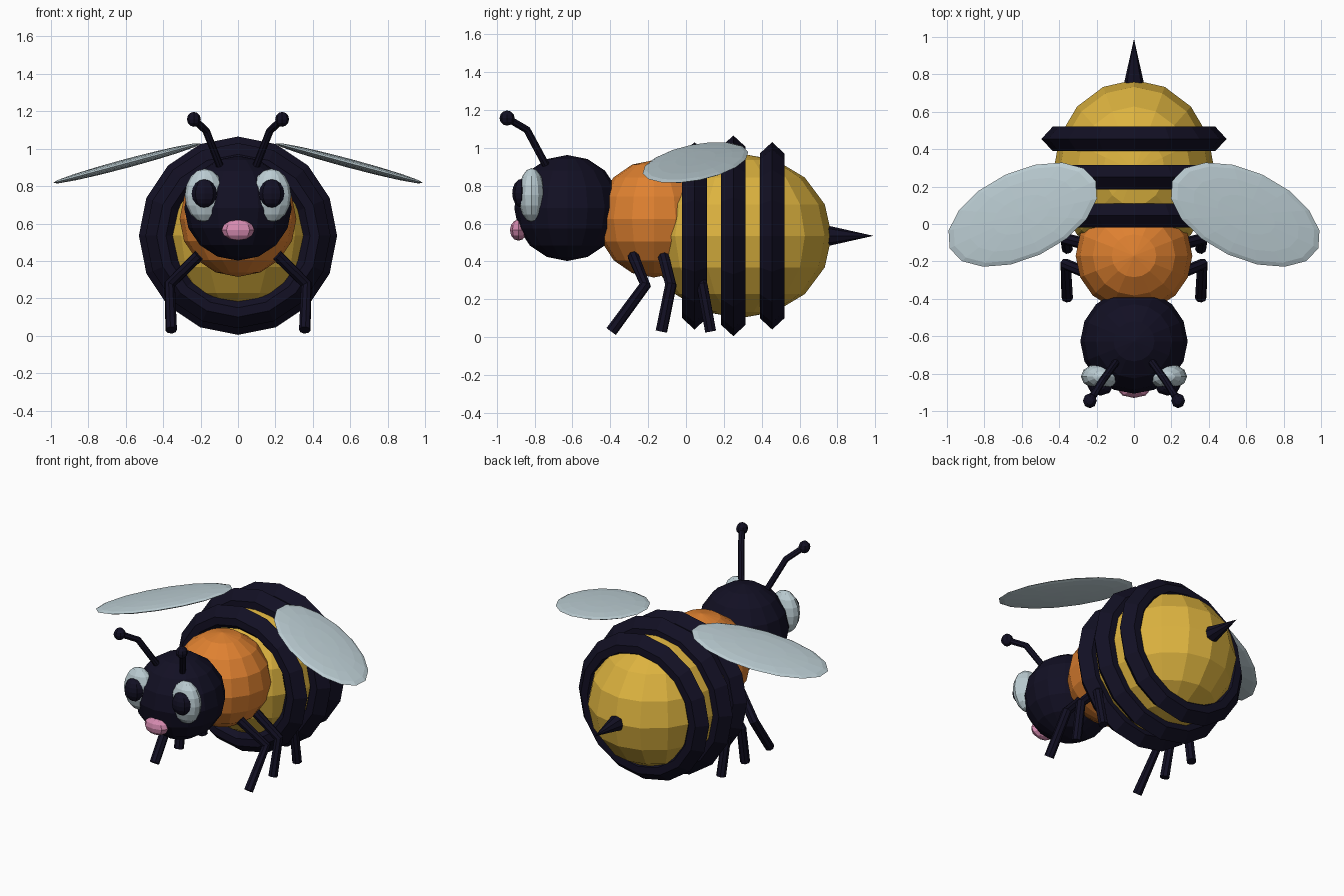
import bpy, bmesh
from math import radians, pi, sin, cos
from mathutils import Matrix, Euler

cube = bpy.data.objects.get("Cube")
if cube:
    bpy.data.objects.remove(cube, do_unlink=True)


def material(name, rgb):
    mat = bpy.data.materials.new(name)
    mat.use_nodes = True
    mat.diffuse_color = (*rgb, 1)
    bsdf = mat.node_tree.nodes["Principled BSDF"]
    bsdf.inputs["Base Color"].default_value = (*rgb, 1)
    bsdf.inputs["Roughness"].default_value = 0.8
    return mat


NAVY = material("dark navy", (0.006, 0.005, 0.017))
YELLOW = material("honey yellow", (0.72, 0.45, 0.05))
ORANGE = material("orange", (0.74, 0.22, 0.03))
PALE = material("pale blue grey", (0.50, 0.61, 0.65))
PINK = material("pink", (0.68, 0.26, 0.44))


def add_object(name, data, mat):
    obj = bpy.data.objects.new(name, data)
    data.materials.append(mat)
    bpy.context.collection.objects.link(obj)
    return obj


def mesh_object(name, bm, mat):
    bmesh.ops.recalc_face_normals(bm, faces=bm.faces)
    mesh = bpy.data.meshes.new(name)
    bm.to_mesh(mesh)
    bm.free()
    return add_object(name, mesh, mat)


def ball(name, mat, centre, radii, rotation=(0, 0, 0), sides=16, rings=8):
    """Flat-shaded ellipsoid with its poles on its own z axis."""
    bm = bmesh.new()
    bmesh.ops.create_uvsphere(bm, u_segments=sides, v_segments=rings, radius=1)
    bm.transform(Matrix.Diagonal((*radii, 1)))
    obj = mesh_object(name, bm, mat)
    obj.location = centre
    obj.rotation_euler = rotation
    return obj


def tube(name, mat, points, radius):
    """Bent round rod through the points."""
    curve = bpy.data.curves.new(name, "CURVE")
    curve.dimensions = "3D"
    curve.bevel_depth = radius
    curve.bevel_resolution = 2
    curve.use_fill_caps = True
    spline = curve.splines.new("POLY")
    spline.points.add(len(points) - 1)
    for p, co in zip(spline.points, points):
        p.co = (*co, 1)
    spline.use_smooth = False
    return add_object(name, curve, mat)


def band(name, mat, y, z, radius, sides=16):
    """Ring around the y axis with a pointed hexagonal section."""
    profile = [(0, 0), (0.06, 0.065), (0.11, 0.065),
               (0.17, 0), (0.11, -0.065), (0.06, -0.065)]
    bm = bmesh.new()
    loops = []
    for i in range(sides):
        a = 2 * pi * i / sides
        loops.append([bm.verts.new(((radius - d) * cos(a), y + w, z + (radius - d) * sin(a)))
                      for d, w in profile])
    n = len(profile)
    for i, loop in enumerate(loops):
        nxt = loops[(i + 1) % sides]
        for j in range(n):
            k = (j + 1) % n
            bm.faces.new((loop[j], loop[k], nxt[k], nxt[j]))
    return mesh_object(name, bm, mat)


# Body
BODY_Z = 0.535
ball("abdomen", YELLOW, (0, 0.285, BODY_Z), (0.43, 0.485, 0.435))
ball("thorax", ORANGE, (0, -0.17, 0.625), (0.312, 0.30, 0.31))
ball("head", NAVY, (0, -0.627, 0.682), (0.287, 0.28, 0.28))
ball("nose", PINK, (0, -0.885, 0.565), (0.088, 0.045, 0.056), sides=8, rings=6)

# Stripes
for label, y, r in (("front", 0.045, 0.495), ("middle", 0.25, 0.53), ("rear", 0.455, 0.495)):
    band(label + "_stripe", NAVY, y, BODY_Z, r)

# Sting
bm = bmesh.new()
bmesh.ops.create_cone(bm, cap_ends=True, segments=8, radius1=0.056, radius2=0, depth=0.25)
bm.transform(Matrix.Translation((0, 0.865, BODY_Z)) @ Matrix.Rotation(radians(-90), 4, "X"))
mesh_object("sting", bm, NAVY)

# Paired parts
legs = {"front": (-0.28, -0.215, -0.395),
        "middle": (-0.12, -0.08, -0.13),
        "rear": (0.04, 0.085, 0.13)}
for side, s in (("left", 1), ("right", -1)):
    ball(side + "_eye", PALE, (s * 0.178, -0.815, 0.75), (0.106, 0.07, 0.143), sides=12)
    ball(side + "_pupil", NAVY, (s * 0.18, -0.868, 0.76), (0.068, 0.05, 0.076), sides=8)

    tip = (s * 0.236, -0.945, 1.157)
    tube(side + "_antenna", NAVY,
         [(s * 0.09, -0.73, 0.89), (s * 0.17, -0.84, 1.095), tip], 0.02)
    ball(side + "_antenna_tip", NAVY, tip, (0.037, 0.04, 0.04), sides=8, rings=6)

    for label, (hip, knee, foot) in legs.items():
        tube(f"{side}_{label}_leg", NAVY,
             [(s * 0.21, hip, 0.43), (s * 0.365, knee, 0.275), (s * 0.357, foot, 0.03)], 0.031)

    # Wing: swept in plan, then drooped outwards
    droop = Matrix.Rotation(s * radians(15), 4, "Y")
    sweep = Matrix.Rotation(-s * radians(24), 4, "Z")
    ball(side + "_wing", PALE, (s * 0.595, 0.05, 0.922), (0.443, 0.234, 0.024),
         (droop @ sweep).to_euler())
